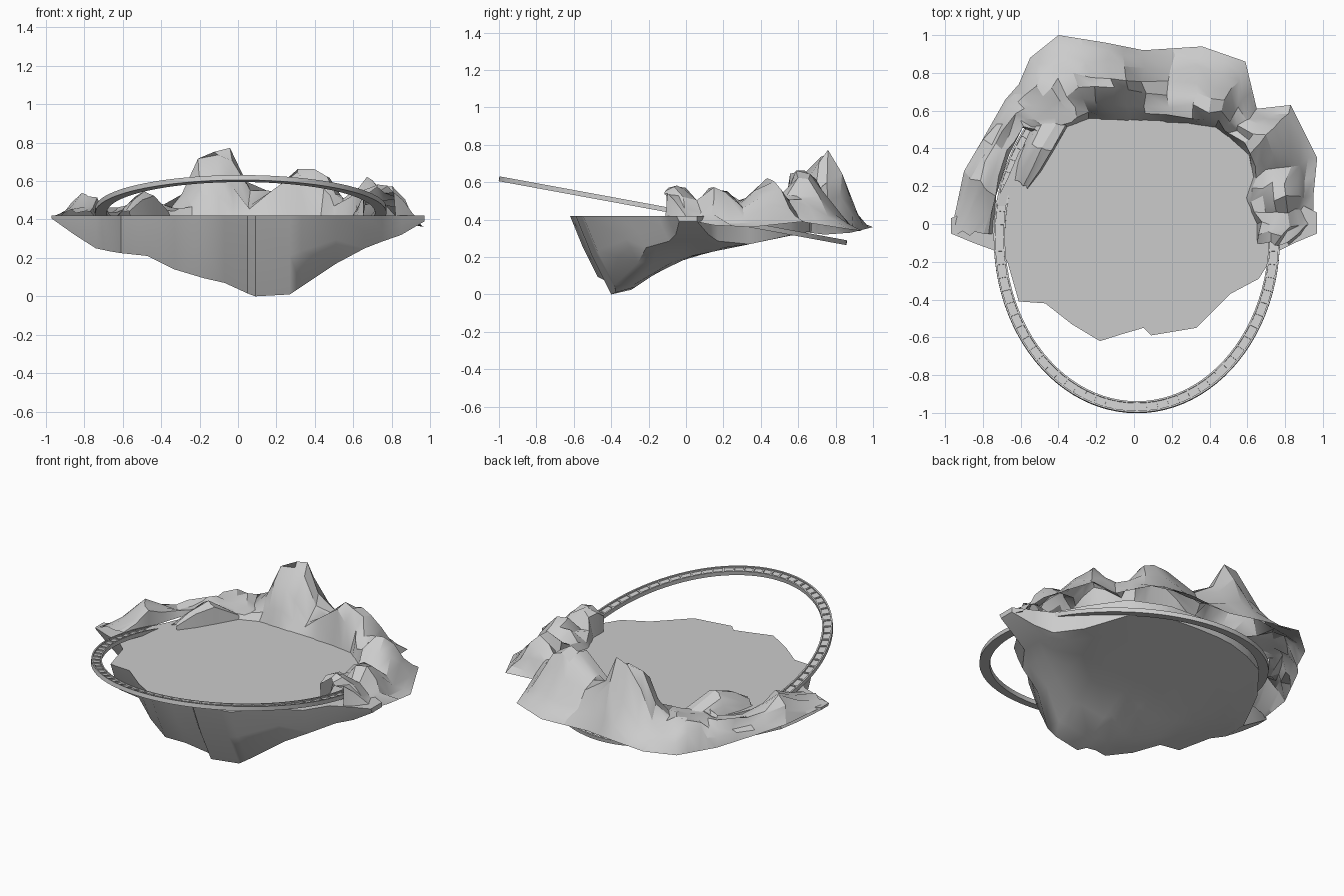
import bpy, bmesh, math, random
from mathutils import Vector

if "Cube" in bpy.data.objects:
    bpy.data.objects.remove(bpy.data.objects["Cube"])

random.seed(4)
TOP = 0.42


def finish(name, bm, angle=35, normals=True):
    if normals:
        bmesh.ops.recalc_face_normals(bm, faces=bm.faces[:])
    me = bpy.data.meshes.new(name)
    bm.to_mesh(me)
    bm.free()
    ob = bpy.data.objects.new(name, me)
    bpy.context.collection.objects.link(ob)
    bpy.ops.object.select_all(action='DESELECT')
    bpy.context.view_layer.objects.active = ob
    ob.select_set(True)
    bpy.ops.object.shade_smooth_by_angle(angle=math.radians(angle))
    return ob


def lerp_table(table, v):
    for (a, za), (b, zb) in zip(table, table[1:]):
        if v <= b:
            return za + (zb - za) * max(0, (v - a) / (b - a))
    return table[-1][1]


def grid(bm, rows, closed=False):
    vs = [[bm.verts.new(p) for p in r] for r in rows]
    for a, b in zip(vs, vs[1:]):
        n = len(a)
        for i in range(n if closed else n - 1):
            j = (i + 1) % n
            bm.faces.new((a[i], a[j], b[j], b[i]))
    return vs


# Island base: sections along x with a flat top, steep front and rising belly
# columns: x, front edge y, keel z, back edge y
COLS = [(-.97, -.05, .405, .03), (-.85, -.1, .32, .08), (-.74, -.14, .25, .1),
        (-.67, -.2, .235, .24), (-.61, -.41, .225, .38), (-.47, -.42, .21, .56),
        (-.33, -.53, .14, .62), (-.18, -.62, .095, .66), (-.07, -.585, .07, .67),
        (.05, -.55, .015, .67), (.09, -.59, .0, .67), (.27, -.56, .01, .66),
        (.33, -.55, .05, .64), (.51, -.37, .17, .56), (.66, -.29, .25, .34),
        (.75, -.15, .285, .17), (.85, -.1, .32, .12), (.97, -.05, .39, .06)]
BELLY = [(-.42, 0), (-.3, .02), (-.12, .14), (0, .2), (.3, .26), (.6, .325), (.8, .36)]
rows = []
for x, yf, zk, yb in COLS:
    yk = yf + .19 * (TOP - zk) / .42
    row = [(x, yf, TOP), (x, yf + (yk - yf) * .45, TOP - (TOP - zk) * .5), (x, yk, zk)]
    for t in (.1, .22, .36, .5, .75, 1):
        y = yk + (yb - yk) * t
        row.append((x, y, min(TOP - .01, max(zk, lerp_table(BELLY, y)))))
    row.append((x, yb, TOP))
    rows.append(row)
bm = bmesh.new()
vs = grid(bm, rows, closed=True)
bm.faces.new(vs[0])
bm.faces.new(vs[-1])
finish("island_base", bm, 50)

# Rocky ridge: sheets between an inner and an outer outline, raised by peaks
# peaks: x, y, top z, radius
PEAKS = [(-.15, .73, .75, .2), (-.07, .75, .76, .2), (.3, .62, .65, .22),
         (.42, .63, .65, .2), (.69, .44, .61, .18), (.77, .17, .58, .17),
         (.74, -.05, .57, .2), (.55, .58, .54, .12), (-.5, .36, .55, .16),
         (-.8, .2, .53, .18), (-.92, .03, .47, .1), (-.5, .68, .48, .2)]
STEPS = (0, .08, .22, .38, .55, .74, .88, 1)


def height(x, y, base):
    z = base
    for px, py, pz, r in PEAKS:
        f = min(1, 1.3 * (1 - math.hypot(x - px, y - py) / r))
        if f > 0:
            z = max(z, base + (pz - base) * f ** 1.25)
    return z


def ridge(name, pairs, cuts, jit=.016):
    # pairs: inner x, y, outer x, y, outer z
    secs = []
    for a, b in zip(pairs, pairs[1:]):
        for k in range(cuts):
            secs.append([p + (q - p) * k / cuts for p, q in zip(a, b)])
    secs.append(pairs[-1])
    rows = []
    for xi, yi, xo, yo, zo in secs:
        row = []
        for t in STEPS:
            x, y = xi + (xo - xi) * t, yi + (yo - yi) * t
            if t == 0:
                z = TOP - .01
            elif t == 1:
                z = zo
            else:
                base = .445 if t < .6 else .445 + (zo - .445) * (t - .6) / .4
                z = height(x, y, base) + random.uniform(-jit, jit)
                x += random.uniform(-jit, jit)
                y += random.uniform(-jit, jit)
            row.append((x, y, z))
        rows.append(row)
    bm = bmesh.new()
    grid(bm, rows)
    for f in bm.faces:
        f.normal_update()
    if sum(f.normal.z for f in bm.faces) < 0:
        bmesh.ops.reverse_faces(bm, faces=bm.faces[:])
    finish(name, bm, 28, normals=False)


ridge("rock_ridge", [
    (.65, -.1, .82, -.11, .42), (.65, 0, .95, 0, .4), (.59, .13, .95, .15, .37),
    (.63, .25, .97, .35, .36), (.61, .36, .83, .63, .39), (.5, .46, .65, .61, .39),
    (.43, .51, .59, .86, .35), (.3, .53, .36, .94, .34), (.05, .54, .05, .92, .34),
    (-.1, .55, -.15, .96, .35), (-.24, .55, -.4, 1.0, .36), (-.32, .52, -.55, .88, .33),
    (-.45, .45, -.61, .74, .32), (-.59, .51, -.68, .66, .33), (-.66, .37, -.8, .45, .36),
    (-.73, .15, -.9, .28, .39), (-.74, -.05, -.97, -.05, .415)], 2)

# Inner rocks on the left, between the plateau and the track
ridge("left_inner_rocks", [
    (-.35, .52, -.52, .56, .4), (-.43, .38, -.58, .43, .4),
    (-.49, .28, -.63, .3, .4), (-.56, .19, -.63, .23, .42)], 1, .006)

# Tilted oval track: channel section swept around an ellipse
N = 96
SLOPE = .184


def frame(a):
    x, y = .015 + .728 * math.cos(a), -.07 + .9 * math.sin(a)
    c = Vector((x, y, .613 - SLOPE * (y + .97)))
    tan = Vector((-.728 * math.sin(a), .9 * math.cos(a), -SLOPE * .9 * math.cos(a))).normalized()
    up = Vector((0, SLOPE, 1)).normalized()
    return c, tan, tan.cross(up).normalized(), up


PROFILE = [(-.03, -.013), (.03, -.013), (.03, .013), (.021, .013),
           (.021, .003), (-.021, .003), (-.021, .013), (-.03, .013)]
rows = []
for i in range(N + 1):
    c, tan, side, up = frame(2 * math.pi * i / N)
    rows.append([c + side * u + up * v for u, v in PROFILE])
bm = bmesh.new()
grid(bm, rows, closed=True)
bmesh.ops.remove_doubles(bm, verts=bm.verts[:], dist=1e-5)
finish("ring_track", bm)

# Cross ties along the track
bm = bmesh.new()
for i in range(80):
    c, tan, side, up = frame(2 * math.pi * i / 80)
    cube = bmesh.ops.create_cube(bm, size=1)["verts"]
    for v in cube:
        p = v.co.copy()
        v.co = c + tan * p.x * .01 + side * p.y * .044 + up * (.005 + p.z * .008)
finish("track_ties", bm)
